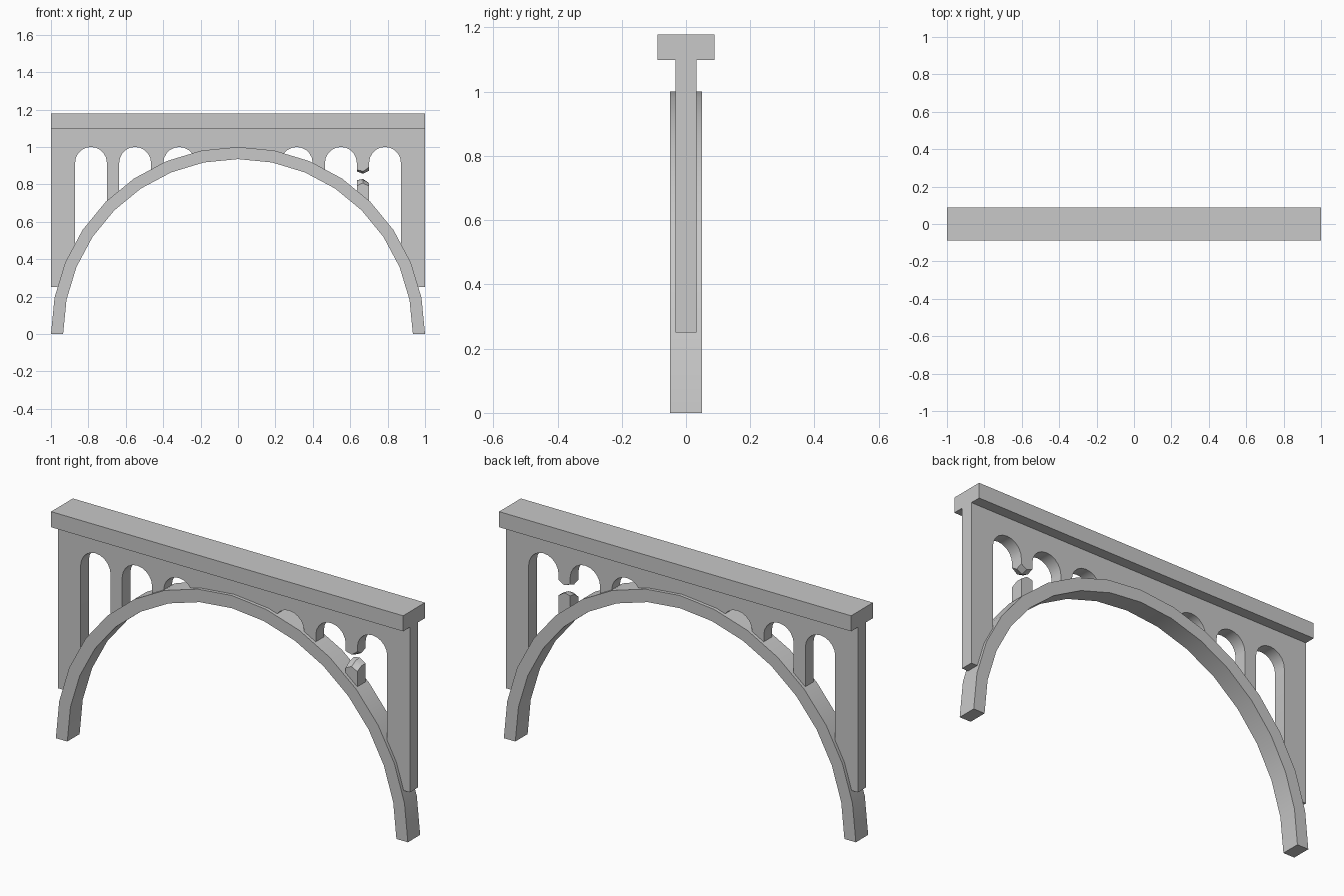
import bpy, bmesh
from math import sin, cos, pi

cube = bpy.data.objects.get("Cube")
if cube:
    bpy.data.objects.remove(cube, do_unlink=True)

stone = bpy.data.materials.new("grey_stone")
stone.use_nodes = True
grey = (0.58, 0.58, 0.58, 1)
stone.diffuse_color = grey
stone.node_tree.nodes["Principled BSDF"].inputs["Base Color"].default_value = grey


def finish(name, bm):
    """Turn a bmesh into a named stone object."""
    bmesh.ops.recalc_face_normals(bm, faces=bm.faces[:])
    mesh = bpy.data.meshes.new(name)
    bm.to_mesh(mesh)
    bm.free()
    mesh.materials.append(stone)
    ob = bpy.data.objects.new(name, mesh)
    bpy.context.collection.objects.link(ob)
    return ob


def extrude_profile(name, points, half_depth):
    """Extrude an x-z outline evenly to both sides of y = 0."""
    bm = bmesh.new()
    face = bm.faces.new([bm.verts.new((x, -half_depth, z)) for x, z in points])
    new = bmesh.ops.extrude_face_region(bm, geom=[face])["geom"]
    verts = [v for v in new if isinstance(v, bmesh.types.BMVert)]
    bmesh.ops.translate(bm, verts=verts, vec=(0, 2 * half_depth, 0))
    return finish(name, bm)


def arc(radius, steps, cx=0, cz=0):
    return [(cx + radius * cos(pi * i / steps), cz + radius * sin(pi * i / steps))
            for i in range(steps + 1)]


def activate(ob):
    bpy.ops.object.select_all(action='DESELECT')
    ob.select_set(True)
    bpy.context.view_layer.objects.active = ob


def cut(target, cutter):
    cutter.hide_render = True
    activate(target)
    mod = target.modifiers.new("cut", 'BOOLEAN')
    mod.operation = 'DIFFERENCE'
    mod.solver = 'EXACT'
    mod.object = cutter
    bpy.ops.object.modifier_apply(modifier=mod.name)
    bpy.data.objects.remove(cutter, do_unlink=True)


# Main arch rib
arch = extrude_profile("main_arch", arc(1, 16) + arc(0.935, 16)[::-1], 0.05)

# Deck beam
deck = extrude_profile("deck", [(-1, 1.098), (1, 1.098), (1, 1.178), (-1, 1.178)], 0.0885)

# Wall between the rib and the deck
underside = [p for p in arc(0.967, 16) if p[1] > 0.25]
wall = extrude_profile(
    "spandrel_wall",
    [(1, 1.1), (1, 0.25), (0.93, 0.25)] + underside
    + [(-0.93, 0.25), (-1, 0.25), (-1, 1.1)], 0.033)

# Small arched openings, three on each side
for side in (-1, 1):
    for i in range(3):
        cx = side * (0.786 - 0.236 * i)
        outline = arc(0.085, 10, cx, 0.915) + [(cx - 0.085, 0.3), (cx + 0.085, 0.3)]
        cut(wall, extrude_profile("opening_cutter", outline, 0.2))

# Broken gap in one post: jagged surfaces, rows run front to back
lower = [(0.785, 0.803, 0.785), (0.815, 0.825, 0.805), (0.822, 0.83, 0.805)]
upper = [(0.88, 0.872, 0.9), (0.87, 0.857, 0.875), (0.885, 0.87, 0.89)]
bm = bmesh.new()
bmesh.ops.create_cube(bm, size=2)
bmesh.ops.subdivide_edges(bm, edges=bm.edges[:], cuts=1, use_grid_fill=True)
for v in bm.verts:
    col, row, level = (round(c) for c in v.co)
    z = 0.845
    if level:
        z = (upper if level > 0 else lower)[row + 1][col + 1]
    v.co = (0.668 + 0.037 * col, 0.04 * row, z)
bmesh.ops.triangulate(bm, faces=bm.faces[:])
cut(wall, finish("break_cutter", bm))

# Smooth the curved faces, keep the edges sharp
for ob in (arch, wall):
    activate(ob)
    bpy.ops.object.shade_smooth_by_angle(angle=pi / 6)
